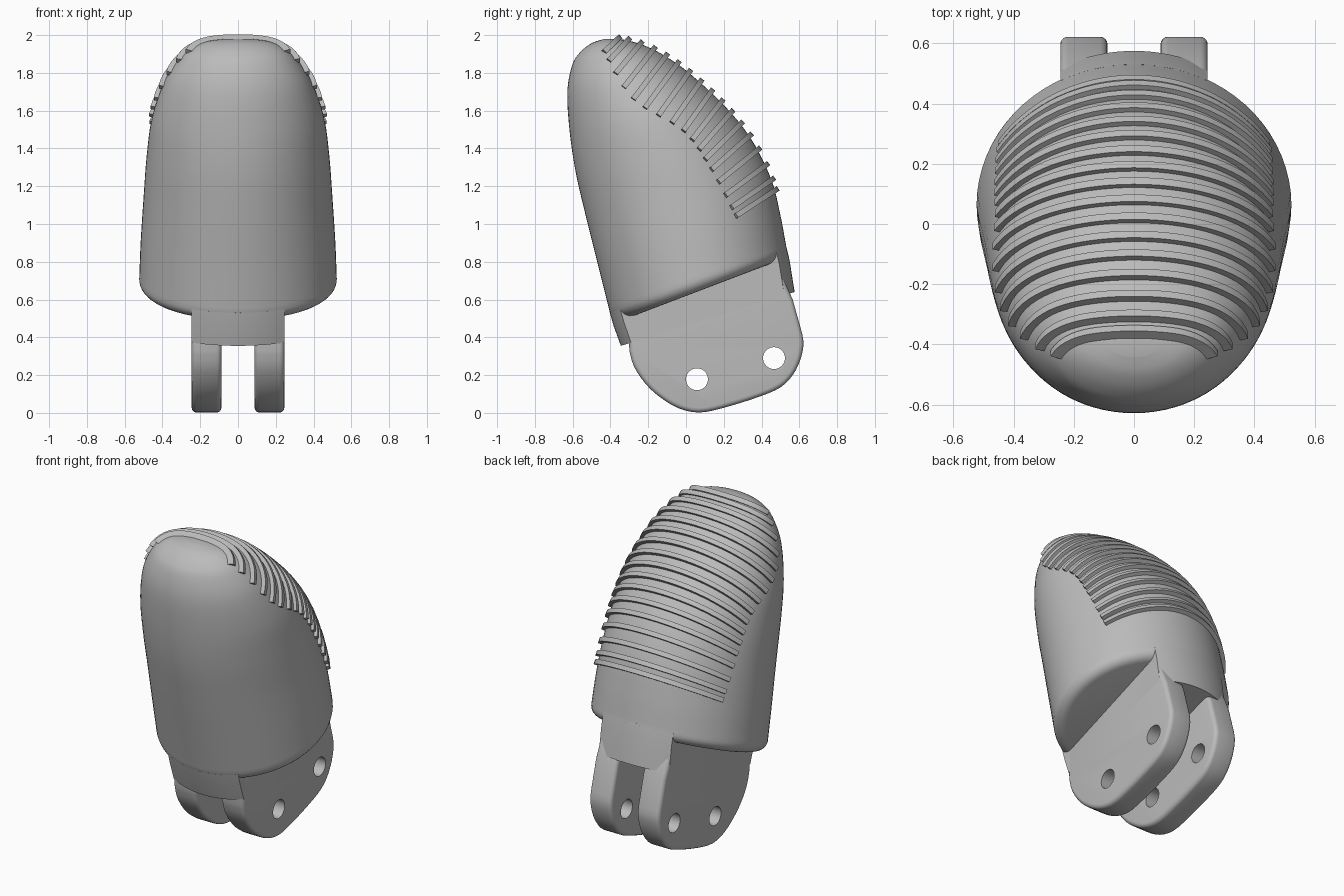
import bpy, bmesh, math
from mathutils import Vector
from mathutils.bvhtree import BVHTree

if "Cube" in bpy.data.objects:
    bpy.data.objects.remove(bpy.data.objects["Cube"], do_unlink=True)

GREY = (0.5, 0.5, 0.5, 1)
mat = bpy.data.materials.new("plain grey")
mat.use_nodes = True
mat.diffuse_color = GREY
mat.node_tree.nodes["Principled BSDF"].inputs["Base Color"].default_value = GREY


def finish(name, bm):
    """Turn a bmesh into a named, coloured object."""
    bmesh.ops.recalc_face_normals(bm, faces=bm.faces)
    me = bpy.data.meshes.new(name)
    bm.to_mesh(me)
    bm.free()
    me.materials.append(mat)
    ob = bpy.data.objects.new(name, me)
    bpy.context.collection.objects.link(ob)
    return ob


def activate(ob):
    bpy.ops.object.select_all(action='DESELECT')
    ob.select_set(True)
    bpy.context.view_layer.objects.active = ob


def smooth(ob, angle=35):
    activate(ob)
    bpy.ops.object.shade_smooth_by_angle(angle=math.radians(angle))


def apply_mod(ob, kind, **settings):
    m = ob.modifiers.new(kind.title(), kind)
    for key, value in settings.items():
        setattr(m, key, value)
    activate(ob)
    bpy.ops.object.modifier_apply(modifier=m.name)


def spline(keys, steps):
    """Catmull-Rom interpolation through tuples of numbers."""
    out = []
    for i in range(len(keys) - 1):
        a, b, c, d = (keys[max(i - 1, 0)], keys[i], keys[i + 1], keys[min(i + 2, len(keys) - 1)])
        for s in range(steps):
            t = s / steps
            out.append(tuple(0.5 * (2*q + (r - p)*t + (2*p - 5*q + 4*r - u)*t*t + (3*q - p - 3*r + u)*t**3)
                             for p, q, r, u in zip(a, b, c, d)))
    return out + [keys[-1]]


def loft(rings):
    """Skin a list of equal-length point rings and cap both ends."""
    bm = bmesh.new()
    vs = [[bm.verts.new(p) for p in r] for r in rings]
    n = len(vs[0])
    for a, b in zip(vs, vs[1:]):
        for i in range(n):
            bm.faces.new((a[i], a[(i + 1) % n], b[(i + 1) % n], b[i]))
    bm.faces.new(vs[0])
    bm.faces.new(vs[-1])
    return bm


def oval(s, n=72):
    """Elliptical ring spanning front point to back point, s = (fy, fz, by, bz, half width)."""
    fy, fz, by, bz, w = s
    mid = Vector((0, (fy + by) / 2, (fz + bz) / 2))
    half = Vector((0, (by - fy) / 2, (bz - fz) / 2))
    return [mid + half * math.sin(2*math.pi*i/n) + Vector((w * math.cos(2*math.pi*i/n), 0, 0))
            for i in range(n)]


# Fingertip body: slanted oval stations from the rim to the tip
stations = [
    (-.403, .53, .53, .885, .523),
    (-.46, .76, .497, 1.06, .515),
    (-.53, 1.04, .45, 1.24, .50),
    (-.585, 1.28, .345, 1.45, .483),
    (-.617, 1.50, .20, 1.63, .455),
    (-.628, 1.70, .01, 1.805, .39),
    (-.603, 1.84, -.12, 1.895, .315),
    (-.56, 1.91, -.22, 1.945, .25),
    (-.50, 1.957, -.31, 1.972, .17),
    (-.44, 1.978, -.37, 1.981, .07),
]
rings = [oval(s) for s in spline(stations, 6)]
# Rounded lower rim
down = Vector((0, .355, -.933)).normalized()
base = rings[0]
centre = sum(base, Vector()) / len(base)
for k in range(1, 7):
    a = k / 6 * math.pi / 2
    inset = .06 * (1 - math.cos(a))
    rings.insert(0, [p - (p - centre).normalized() * inset + down * .06 * math.sin(a) for p in base])
bm = loft(rings)
bmesh.ops.recalc_face_normals(bm, faces=bm.faces)
tree = BVHTree.FromBMesh(bm)
body = finish("fingertip_body", bm)
smooth(body)

# Grip ridges: 17 bars wrapped over the back of the tip
COUNT = 17
ridge_keys = [  # back point y, z and side end y, z
    (.49, 1.19, .26, 1.04), (.345, 1.475, .132, 1.285), (.165, 1.745, -.016, 1.49),
    (-.08, 1.925, -.28, 1.66), (-.345, 1.995, -.435, 1.91)]
for i, (py, pz, ey, ez) in enumerate(spline(ridge_keys, 4)[:COUNT]):
    end = Vector((0, ey, ez))
    d = Vector((0, py - ey, pz - ez)).normalized()
    across = Vector((1, 0, 0)).cross(d)
    sections = []
    for k in range(41):
        th = math.pi * k / 40
        hit, nor, _, _ = tree.ray_cast(end, Vector((math.cos(th), 0, 0)) + d * math.sin(th))
        if hit is None:
            continue
        nor = (nor - across * nor.dot(across)).normalized()
        sections.append([hit + nor * h + across * w
                         for h, w in ((-.025, -.014), (.021, -.014), (.021, .014), (-.025, .014))])
    smooth(finish(f"grip_ridge_{i + 1}", loft(sections)))


# Stem: centre strip of the body continued down to the roof of the fork gap
HALF = .245


def strip(s, n=16):
    fy, fz, by, bz, w = s
    pts = []
    for side in (-1, 1):
        for k in range(n + 1):
            x = -side * HALF * (1 - 2 * k / n)
            q = side * math.sqrt(1 - (x / w) ** 2)
            pts.append(Vector((x, (fy + by)/2 + q*(by - fy)/2, (fz + bz)/2 + q*(bz - fz)/2)))
    return pts


stem = finish("stem", loft([strip(stations[0]),
                            strip((-.383, .46, .548, .81, .522)),
                            strip((-.345, .355, .575, .64, .52))]))
smooth(stem)

# Fork lobes: rounded side outline, mirrored, with two pin holes
outline = spline([(-.30, .33), (-.275, .245), (-.215, .155), (-.14, .085), (-.04, .025), (.07, .002),
                  (.20, .027), (.386, .085), (.50, .135), (.565, .20), (.605, .28), (.622, .36),
                  (.615, .42)], 3) + [(.565, .60), (.475, .80), (.1, .68), (-.305, .52)]
cut = bmesh.new()
for y, z in ((.058, .178), (.466, .29)):
    geo = bmesh.ops.create_cone(cut, cap_ends=True, segments=40, radius1=.058, radius2=.058, depth=1)
    for v in geo["verts"]:
        v.co = Vector((v.co.z, y + v.co.x, z + v.co.y))
cutter = finish("pin_cutter", cut)
cutter.hide_render = True
for side, name in ((1, "left"), (-1, "right")):
    lobe = finish(f"{name}_fork_lobe",
                  loft([[Vector((side * x, y, z)) for y, z in outline] for x in (.088, HALF)]))
    apply_mod(lobe, 'BEVEL', width=.025, segments=4, limit_method='ANGLE', angle_limit=math.radians(50))
    apply_mod(lobe, 'BOOLEAN', object=cutter, operation='DIFFERENCE', solver='EXACT')
    smooth(lobe)
bpy.data.objects.remove(cutter, do_unlink=True)
